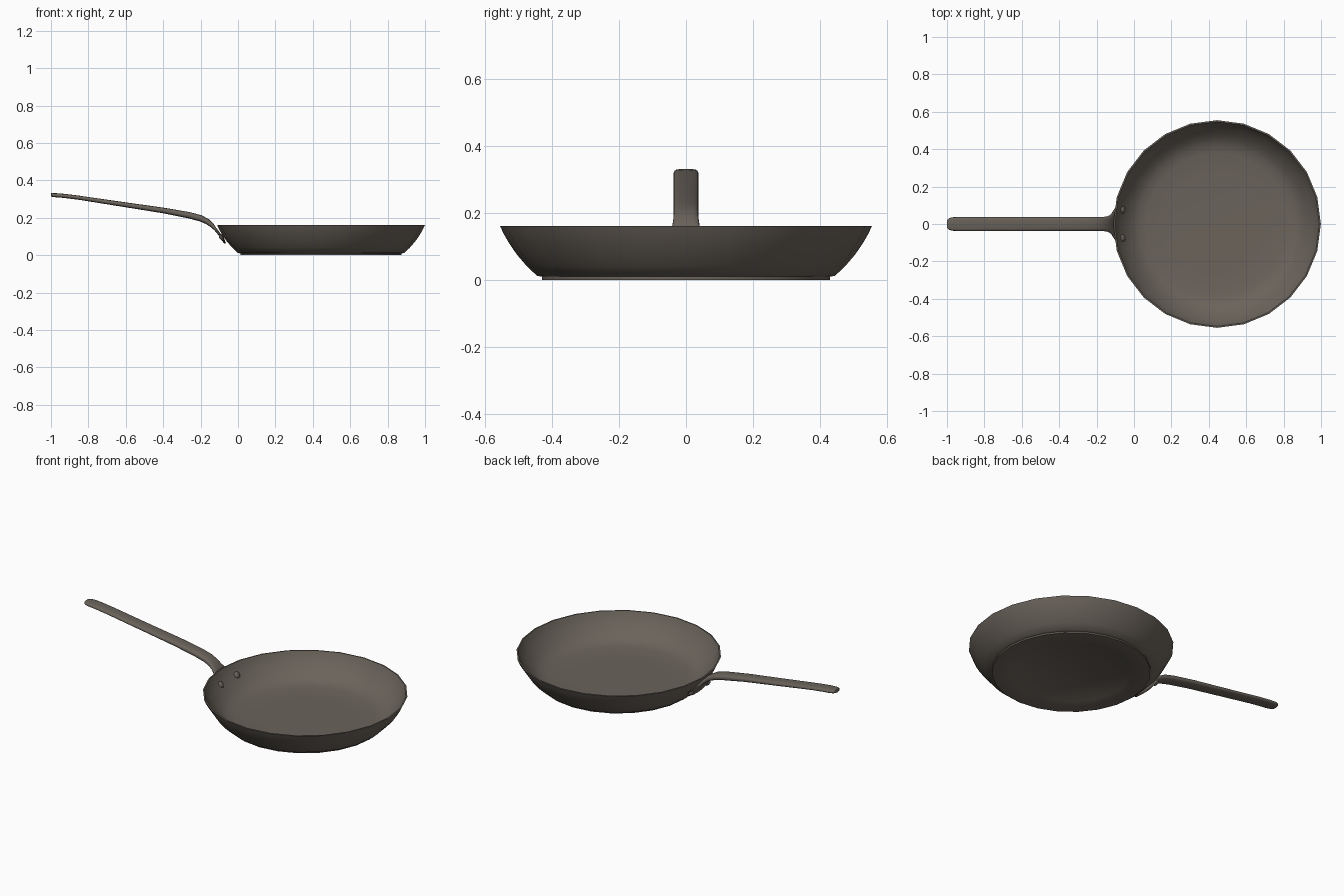
import bpy, bmesh, math
from mathutils import Vector

if "Cube" in bpy.data.objects:
    bpy.data.objects.remove(bpy.data.objects["Cube"])

iron = bpy.data.materials.new("dark iron")
iron.diffuse_color = (0.145, 0.125, 0.105, 1)
iron.use_nodes = True
iron.node_tree.nodes["Principled BSDF"].inputs["Base Color"].default_value = iron.diffuse_color
CX = 0.444  # centre of the pan


def finish(bm, name, sharp=35):
    """Smooth shading with sharp edges above an angle, then link the object."""
    bmesh.ops.recalc_face_normals(bm, faces=bm.faces)
    for f in bm.faces:
        f.smooth = True
    for e in bm.edges:
        if len(e.link_faces) == 2:
            e.smooth = e.calc_face_angle(0) < math.radians(sharp)
    me = bpy.data.meshes.new(name)
    bm.to_mesh(me)
    bm.free()
    me.materials.append(iron)
    ob = bpy.data.objects.new(name, me)
    bpy.context.collection.objects.link(ob)
    return ob


def bridge(bm, a, b):
    n = len(a)
    for i in range(n):
        bm.faces.new((a[i], a[(i + 1) % n], b[(i + 1) % n], b[i]))


# Pan bowl: lathed 24-sided profile, from underside recess over the rim to the floor
profile = [(.325, .004), (.332, 0), (.43, 0), (.43, .009), (.445, .012),
           (.475, .04), (.505, .075), (.53, .112), (.545, .138), (.555, .16),
           (.547, .161), (.535, .136), (.518, .11), (.49, .078), (.458, .049),
           (.425, .031), (.38, .022), (.25, .02)]
bm = bmesh.new()
rings = []
for r, z in profile:
    rings.append([bm.verts.new((CX + r * math.cos(math.tau * k / 24),
                                r * math.sin(math.tau * k / 24), z))
                  for k in range(24)])
for a, b in zip(rings, rings[1:]):
    bridge(bm, a, b)
bm.faces.new(rings[0])
bm.faces.new(rings[-1])
finish(bm, "pan_bowl")

# Handle: lofted strap (x, z, half width, half thickness) ending in a wall flange
path = [(-.999, .322, .022, .009), (-.99, .3215, .031, .010),
        (-.97, .320, .036, .011), (-.93, .317, .0375, .011),
        (-.85, .307, .0375, .011), (-.6, .269, .0375, .013),
        (-.4, .239, .0375, .015), (-.26, .213, .0375, .017),
        (-.20, .197, .0375, .017), (-.165, .180, .038, .015),
        (-.14, .160, .041, .012), (-.122, .140, .055, .008),
        (-.109, .122, .085, .006), (-.098, .106, .103, .005),
        (-.086, .088, .100, .005), (-.075, .072, .075, .005),
        (-.069, .064, .045, .004)]
N = 16
bm = bmesh.new()
rings = []
for i, (x, z, w, t) in enumerate(path):
    p0, p1 = path[max(i - 1, 0)], path[min(i + 1, len(path) - 1)]
    d = Vector((p1[0] - p0[0], 0, p1[1] - p0[1])).normalized()
    up = Vector((-d.z, 0, d.x))
    ring = []
    for k in range(N):
        c, s = math.cos(math.tau * k / N), math.sin(math.tau * k / N)
        y = w * math.copysign(abs(c) ** .6, c)
        h = t * math.copysign(abs(s) ** .7, s)
        # the flange wraps around the pan wall
        wrap = y * y / 1.06 if x > -.13 else 0
        ring.append(bm.verts.new(Vector((x + wrap, y, z)) + up * h))
    rings.append(ring)
for a, b in zip(rings, rings[1:]):
    bridge(bm, a, b)
bm.faces.new(rings[0])
bm.faces.new(rings[-1])
finish(bm, "handle", 50)

# Rivets: flattened domes inside and outside the wall, mirrored in y
for side, label in ((1, "left"), (-1, "right")):
    a = math.pi - side * math.asin(.077 / .522)
    normal = Vector((.83 * math.cos(a), .83 * math.sin(a), -.55))
    for r, z, place in ((.510, .103, "inner"), (.538, .096, "outer")):
        bm = bmesh.new()
        bmesh.ops.create_uvsphere(bm, u_segments=12, v_segments=8, radius=.02)
        for v in bm.verts:
            v.co.z *= .6
        ob = finish(bm, f"{place}_rivet_{label}", 60)
        ob.rotation_euler = normal.to_track_quat('Z', 'Y').to_euler()
        ob.location = (CX + r * math.cos(a), r * math.sin(a), z)
